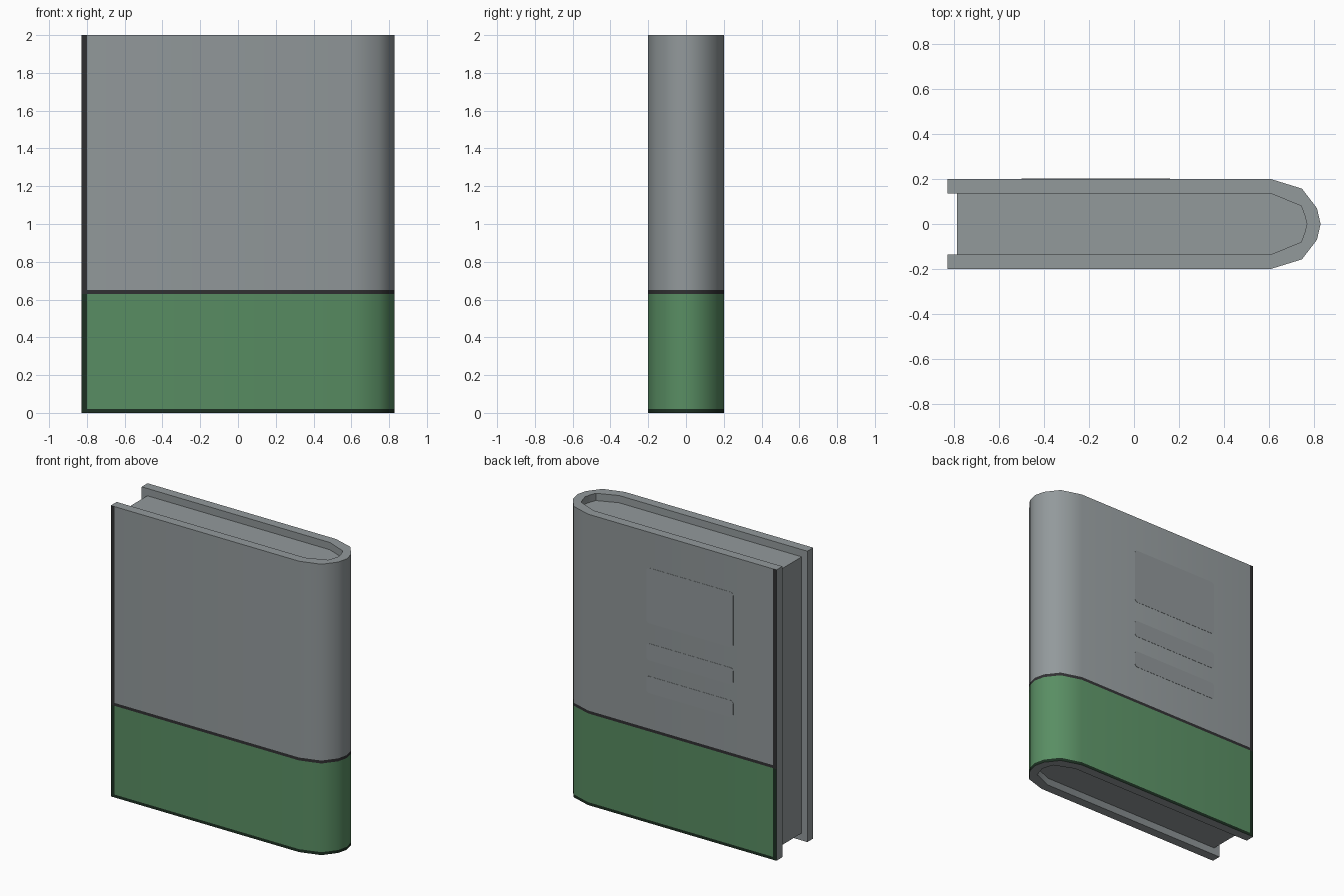
import bpy, bmesh, math

if "Cube" in bpy.data.objects:
    bpy.data.objects.remove(bpy.data.objects["Cube"])


def material(name, rgb):
    m = bpy.data.materials.new(name)
    m.diffuse_color = (*rgb, 1)
    m.use_nodes = True
    m.node_tree.nodes["Principled BSDF"].inputs["Base Color"].default_value = m.diffuse_color
    return m


grey = material("grey", (0.29, 0.32, 0.33))
green = material("green", (0.10, 0.27, 0.125))
dark = material("dark_grey", (0.03, 0.03, 0.032))
dark_green = material("dark_green", (0.012, 0.03, 0.016))


def finish(bm, name, mats, angle=40):
    bmesh.ops.recalc_face_normals(bm, faces=bm.faces)
    me = bpy.data.meshes.new(name)
    bm.to_mesh(me)
    bm.free()
    for m in mats:
        me.materials.append(m)
    ob = bpy.data.objects.new(name, me)
    bpy.context.collection.objects.link(ob)
    bpy.context.view_layer.objects.active = ob
    ob.select_set(True)
    bpy.ops.object.shade_smooth_by_angle(angle=math.radians(angle))
    ob.select_set(False)
    return ob


def mirrored(half):
    # half runs from the open edge to the spine tip on y = 0
    return half + [(x, -y) for x, y in reversed(half[:-1])]


outer = mirrored([(-0.828, 0.2), (-0.80, 0.2), (0.605, 0.2), (0.745, 0.157),
                  (0.812, 0.07), (0.828, 0)])
inner = mirrored([(-0.828, 0.136), (-0.80, 0.136), (0.605, 0.136), (0.742, 0.08),
                  (0.757, 0.04), (0.767, 0)])

# Cover: U-shaped wrap with a rounded spine, split into bands by height
levels = [0, 0.02, 0.63, 0.65, 2.0]
n = len(outer)
bm = bmesh.new()
rows = [[[bm.verts.new((x, y, z)) for x, y in path] for z in levels]
        for path in (outer, inner)]
out, inn = rows
for k in range(len(levels) - 1):
    for i in range(n - 1):
        f = bm.faces.new((out[k][i], out[k][i + 1], out[k + 1][i + 1], out[k + 1][i]))
        edge = i in (0, n - 2)
        if k == 2 or (edge and k == 3):
            f.material_index = 2
        elif k == 0 or (edge and k < 2):
            f.material_index = 3
        elif k == 1:
            f.material_index = 1
        bm.faces.new((inn[k][i], inn[k][i + 1], inn[k + 1][i + 1], inn[k + 1][i]))
    for i in (0, n - 1):
        bm.faces.new((out[k][i], inn[k][i], inn[k + 1][i], out[k + 1][i]))
for k in (0, -1):
    for i in range(n - 1):
        bm.faces.new((out[k][i], out[k][i + 1], inn[k][i + 1], inn[k][i]))
finish(bm, "cover", [grey, green, dark, dark_green])


def prism(points, direction, name, mats):
    bm = bmesh.new()
    f = bm.faces.new([bm.verts.new(p) for p in points])
    res = bmesh.ops.extrude_face_region(bm, geom=[f])
    bmesh.ops.translate(bm, vec=direction,
                        verts=[v for v in res["geom"] if isinstance(v, bmesh.types.BMVert)])
    return finish(bm, name, mats)


# Page block, recessed from the cover at both ends and the open side
pages = [(max(x, -0.785), y) for x, y in inner if x != -0.80]
prism([(x, y, 0.05) for x, y in pages], (0, 0, 1.9), "pages", [grey])


# Thin rounded label plates on the back cover
def label(name, x0, x1, z0, z1, r=0.02):
    pts = []
    for cx, cz, a in ((x1 - r, z1 - r, 0), (x0 + r, z1 - r, 90),
                      (x0 + r, z0 + r, 180), (x1 - r, z0 + r, 270)):
        for s in range(4):
            t = math.radians(a + s * 30)
            pts.append((cx + r * math.cos(t), 0.199, cz + r * math.sin(t)))
    prism(pts, (0, 0.0025, 0), name, [grey])


label("back_picture_plate", -0.50, 0.16, 1.375, 1.755)
for i, z in enumerate((1.12, 0.895)):
    label(f"back_text_plate_{i + 1}", -0.50, 0.16, z, z + 0.115)
